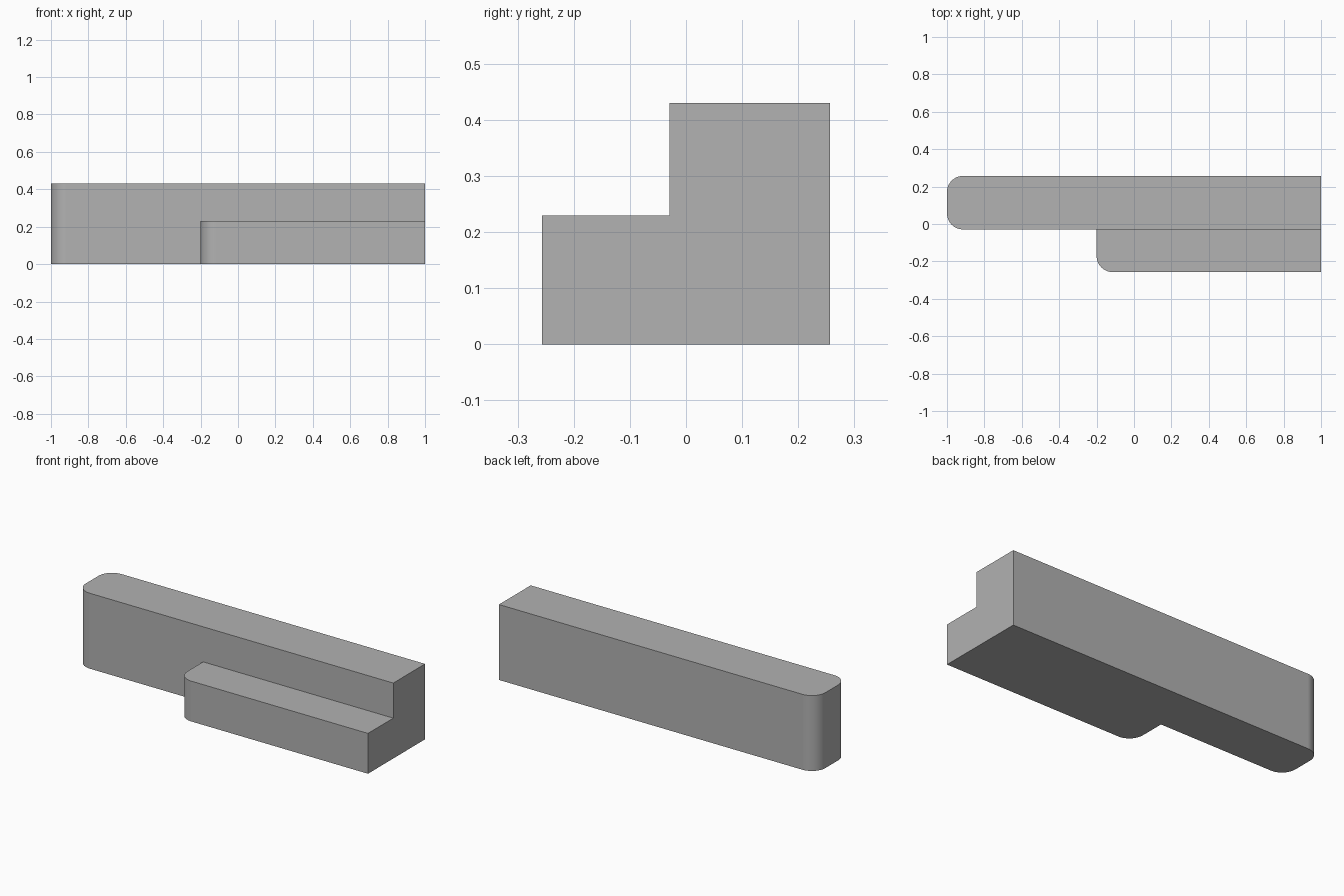
import bpy
import bmesh
from math import cos, sin, pi, radians

cube = bpy.data.objects.get("Cube")
if cube:
    bpy.data.objects.remove(cube, do_unlink=True)

LEFT, RIGHT = 1.0, -1.0
FRONT, MIDDLE, BACK = -0.257, -0.029, 0.257
STEP_END = -0.2
STEP_HEIGHT, BLOCK_HEIGHT = 0.23, 0.43
RADIUS, SEGMENTS = 0.086, 12


def rounded_corner(cx, cy, start):
    """Quarter circle, running counter-clockwise from the start angle."""
    angles = [start + pi / 2 * i / SEGMENTS for i in range(SEGMENTS + 1)]
    return [(cx + RADIUS * cos(a), cy + RADIUS * sin(a)) for a in angles]


def raise_face(bm, face, height):
    """Extrude a face straight up and return the new top face."""
    new = bmesh.ops.extrude_face_region(bm, geom=[face])["geom"]
    verts = [g for g in new if isinstance(g, bmesh.types.BMVert)]
    bmesh.ops.translate(bm, verts=verts, vec=(0, 0, height))
    return next(g for g in new if isinstance(g, bmesh.types.BMFace))


# Footprint: long block with a shorter step along its front
outline = [(LEFT, MIDDLE), (LEFT, BACK)]
outline += rounded_corner(RIGHT + RADIUS, BACK - RADIUS, pi / 2)
outline += rounded_corner(RIGHT + RADIUS, MIDDLE + RADIUS, pi)
outline += [(STEP_END, MIDDLE)]
outline += rounded_corner(STEP_END + RADIUS, FRONT + RADIUS, pi)
outline += [(LEFT, FRONT)]

bm = bmesh.new()
base = bm.faces.new([bm.verts.new((x, y, 0)) for x, y in outline])

# Raise everything to the step, then only the block behind it
top = raise_face(bm, base, STEP_HEIGHT)
seam = [next(v for v in top.verts
             if abs(v.co.x - x) < 1e-5 and abs(v.co.y - MIDDLE) < 1e-5)
        for x in (LEFT, STEP_END)]
bmesh.utils.face_split(top, seam[0], seam[1])
block_top = max((f for f in bm.faces if all(v.co.z > 0.1 for v in f.verts)),
                key=lambda f: f.calc_center_median().y)
raise_face(bm, block_top, BLOCK_HEIGHT - STEP_HEIGHT)

# Merge the flat walls into single faces
bmesh.ops.dissolve_limit(bm, angle_limit=radians(1),
                         verts=bm.verts[:], edges=bm.edges[:])
bmesh.ops.recalc_face_normals(bm, faces=bm.faces[:])

mesh = bpy.data.meshes.new("stepped_block")
bm.to_mesh(mesh)
bm.free()
block = bpy.data.objects.new("stepped_block", mesh)
bpy.context.collection.objects.link(block)

# Plain grey
grey = bpy.data.materials.new("grey")
grey.use_nodes = True
colour = (0.445, 0.445, 0.445, 1)
grey.diffuse_color = colour
grey.node_tree.nodes["Principled BSDF"].inputs["Base Color"].default_value = colour
mesh.materials.append(grey)

# Smooth rounded corners, flat walls
bpy.ops.object.select_all(action="DESELECT")
block.select_set(True)
bpy.context.view_layer.objects.active = block
bpy.ops.object.shade_smooth_by_angle(angle=radians(30))
weighted = block.modifiers.new("flat_walls", "WEIGHTED_NORMAL")
weighted.keep_sharp = True
